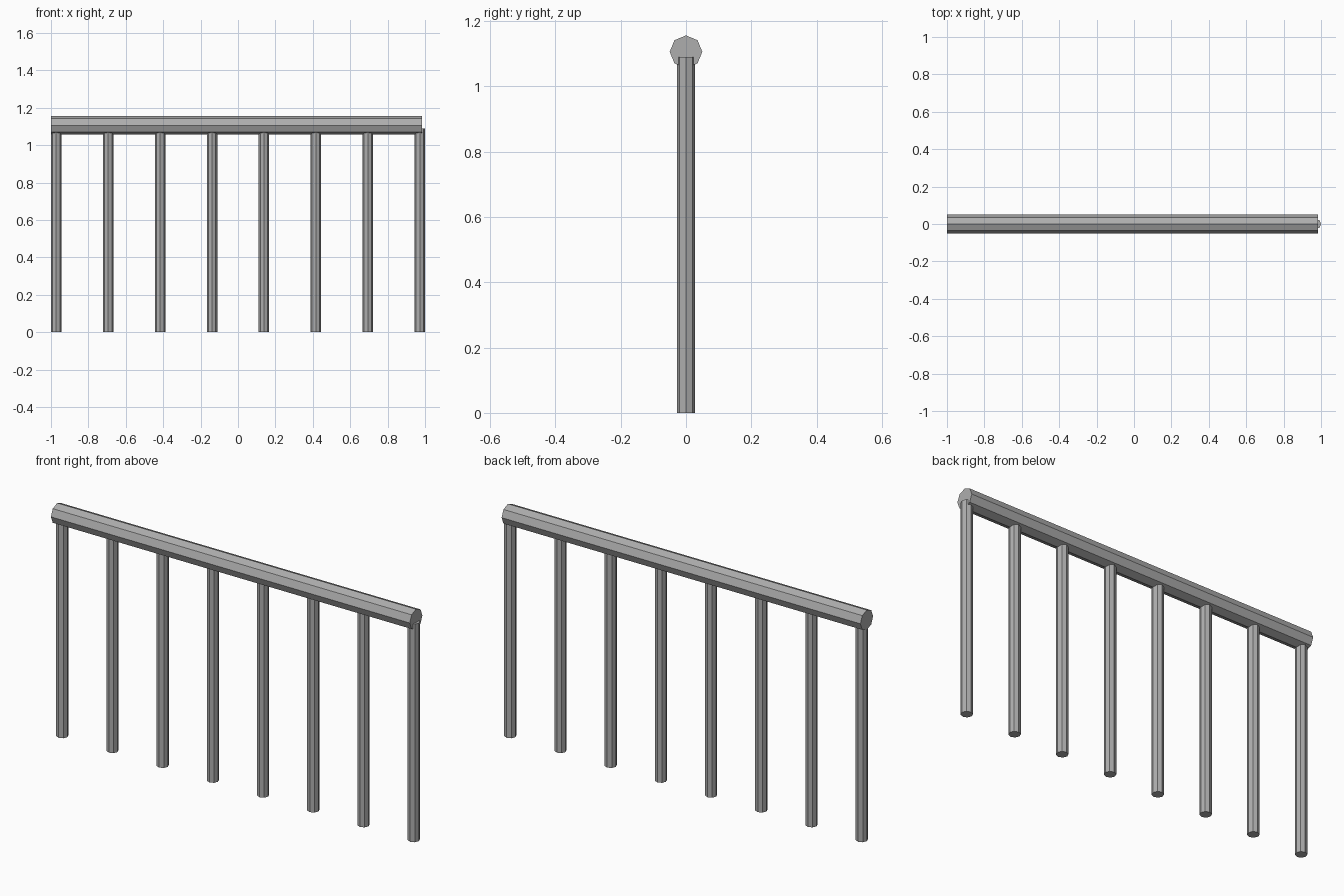
import bpy
from math import pi

cube = bpy.data.objects.get("Cube")
if cube:
    bpy.data.objects.remove(cube, do_unlink=True)

# Single grey metal colour
metal = bpy.data.materials.new("grey_metal")
metal.use_nodes = True
colour = (0.42, 0.42, 0.42, 1)
metal.diffuse_color = colour
metal.node_tree.nodes["Principled BSDF"].inputs["Base Color"].default_value = colour


def bar(name, radius, length, centre, rotation=(0, 0, 0)):
    """Eight-sided, flat-shaded closed bar."""
    bpy.ops.mesh.primitive_cylinder_add(vertices=8, radius=radius, depth=length,
                                        location=centre, rotation=rotation)
    obj = bpy.context.object
    obj.name = name
    obj.data.materials.append(metal)
    return obj


# Handrail along x, with a ridge on top
RAIL_START, RAIL_END, RAIL_Z = -1.0, 0.985, 1.106
bar("handrail", 0.05, RAIL_END - RAIL_START,
    ((RAIL_START + RAIL_END) / 2, 0, RAIL_Z), (0, pi / 2, 0))

# Evenly spaced posts, running up inside the rail
POSTS, POST_HEIGHT, POST_X = 8, 1.09, 0.972
for i in range(POSTS):
    x = -POST_X + 2 * POST_X * i / (POSTS - 1)
    bar(f"post_{i + 1}", 0.028, POST_HEIGHT, (x, 0, POST_HEIGHT / 2))
